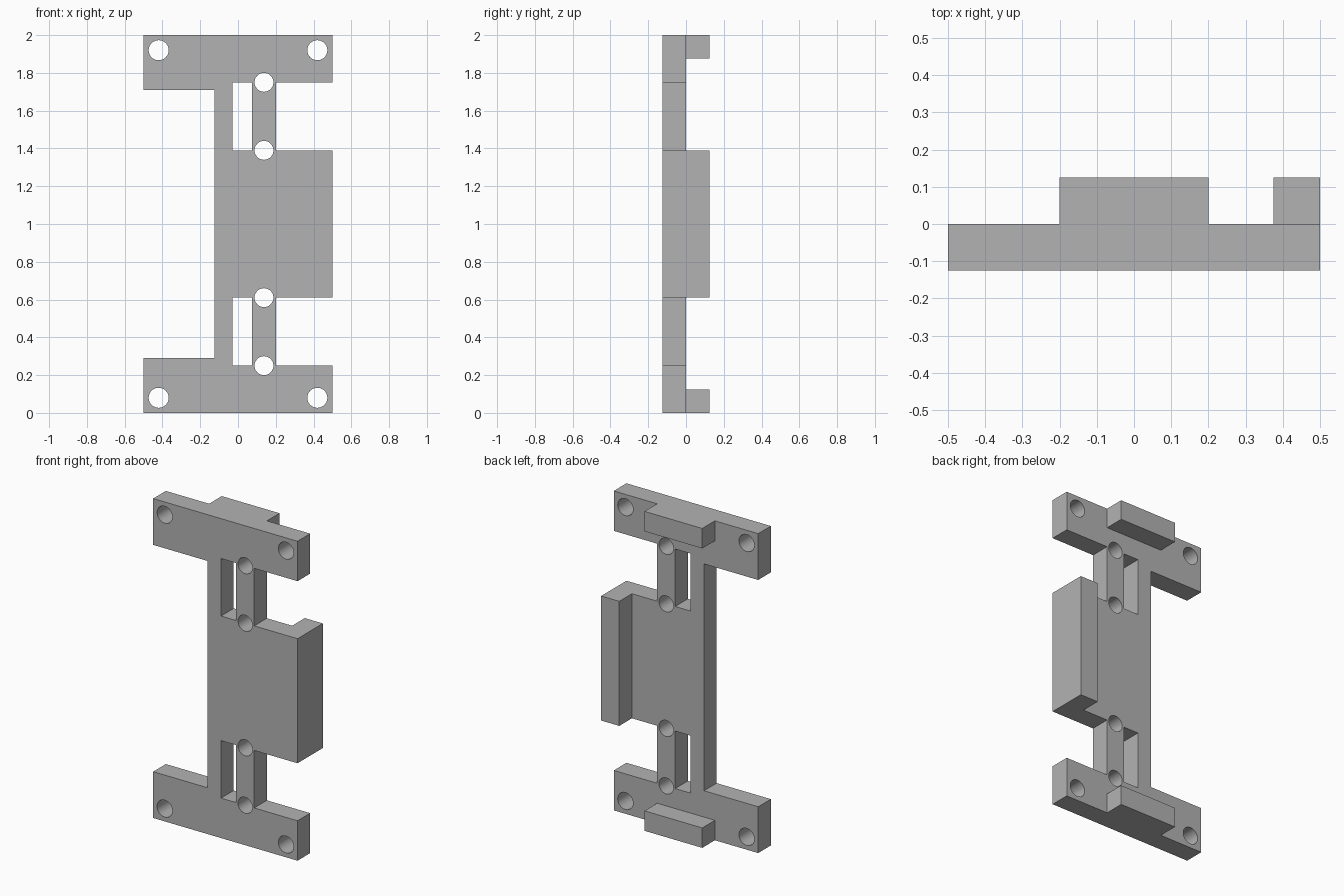
import bpy
import bmesh
from math import radians
from mathutils import Matrix, Vector

cube = bpy.data.objects.get("Cube")
if cube:
    bpy.data.objects.remove(cube, do_unlink=True)

HEIGHT = 2.0
DEPTH = 0.125          # thickness of the plate and of the raised pads
ARM_Z = 1.75           # underside of the upper arm
BODY_Z = 1.39          # top of the central body

grey = bpy.data.materials.new("plain grey")
grey.use_nodes = True
colour = (0.45, 0.45, 0.45, 1)
grey.diffuse_color = colour
grey.node_tree.nodes["Principled BSDF"].inputs["Base Color"].default_value = colour


def finish(name, bm):
    bmesh.ops.recalc_face_normals(bm, faces=bm.faces)
    mesh = bpy.data.meshes.new(name)
    bm.to_mesh(mesh)
    bm.free()
    mesh.materials.append(grey)
    obj = bpy.data.objects.new(name, mesh)
    bpy.context.collection.objects.link(obj)
    return obj


def add_box(bm, low, high):
    low, high = Vector(low), Vector(high)
    matrix = Matrix.Translation((low + high) / 2) @ Matrix.Diagonal((*(high - low), 1))
    bmesh.ops.create_cube(bm, size=1, matrix=matrix)


def add_bore(bm, x, z, radius):
    matrix = Matrix.Translation((x, -DEPTH / 2, z)) @ Matrix.Rotation(radians(90), 4, "X")
    bmesh.ops.create_cone(bm, cap_ends=True, segments=48, radius1=radius,
                          radius2=radius, depth=4 * DEPTH, matrix=matrix)


def box(name, low, high):
    bm = bmesh.new()
    add_box(bm, low, high)
    return finish(name, bm)


# Main plate: upper half outline mirrored about mid height, then extruded
right_side = [(0.5, HEIGHT), (0.5, ARM_Z), (0.2, ARM_Z), (0.2, BODY_Z), (0.5, BODY_Z)]
left_side = [(-0.125, 1.71), (-0.5, 1.71), (-0.5, HEIGHT)]


def flip(points):
    return [(x, HEIGHT - z) for x, z in reversed(points)]


outline = right_side + flip(right_side) + flip(left_side) + left_side
bm = bmesh.new()
face = bm.faces.new([bm.verts.new((x, -DEPTH, z)) for x, z in outline])
extruded = bmesh.ops.extrude_face_region(bm, geom=[face])["geom"]
bmesh.ops.translate(bm, vec=(0, DEPTH, 0),
                    verts=[v for v in extruded if isinstance(v, bmesh.types.BMVert)])
plate = finish("main_plate", bm)

# Slots beside the struts, strut end bores and corner mounting holes
bm = bmesh.new()
for low, high in ((BODY_Z, ARM_Z), (HEIGHT - ARM_Z, HEIGHT - BODY_Z)):
    add_box(bm, (-0.03, -2 * DEPTH, low), (0.075, DEPTH, high))
    for z in (low, high):
        add_bore(bm, 0.1375, z, 0.05)
for z in (0.08, HEIGHT - 0.08):
    for x in (-0.42, 0.42):
        add_bore(bm, x, z, 0.053)
cutter = finish("hole_cutter", bm)
cutter.hide_render = True

cut = plate.modifiers.new("holes", "BOOLEAN")
cut.operation = "DIFFERENCE"
cut.solver = "EXACT"
cut.object = cutter
bpy.ops.object.select_all(action="DESELECT")
plate.select_set(True)
bpy.context.view_layer.objects.active = plate
bpy.ops.object.modifier_apply(modifier=cut.name)
bpy.ops.object.shade_smooth_by_angle(angle=radians(30))
bpy.data.objects.remove(cutter, do_unlink=True)

# Raised pads on the back of the arms and a raised rail on the body edge
box("top_pad", (-0.2, 0, HEIGHT - 0.125), (0.2, DEPTH, HEIGHT))
box("bottom_pad", (-0.2, 0, 0), (0.2, DEPTH, 0.125))
box("side_rail", (0.375, 0, HEIGHT - BODY_Z), (0.5, DEPTH, BODY_Z))
